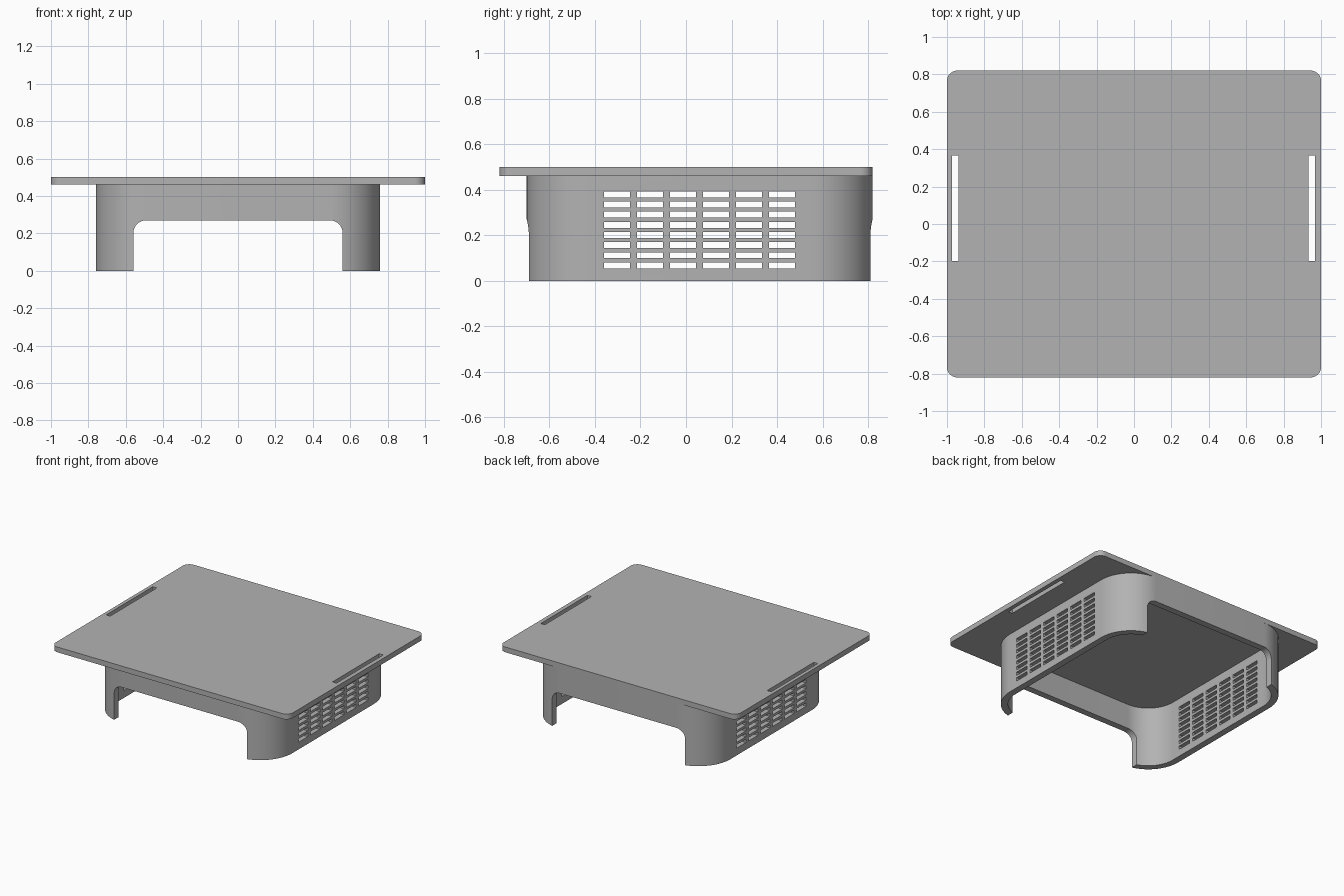
import bpy, bmesh, math

cube = bpy.data.objects.get("Cube")
if cube:
    bpy.data.objects.remove(cube, do_unlink=True)

grey = bpy.data.materials.new("mid grey")
grey.use_nodes = True
colour = (0.45, 0.45, 0.45, 1)
grey.diffuse_color = colour
grey.node_tree.nodes["Principled BSDF"].inputs["Base Color"].default_value = colour


def rounded_rect(x0, x1, y0, y1, r, steps):
    """Counter-clockwise outline of a rectangle with round corners."""
    corners = [(x1 - r, y1 - r), (x0 + r, y1 - r), (x0 + r, y0 + r), (x1 - r, y0 + r)]
    points = []
    for i, (cx, cy) in enumerate(corners):
        for s in range(steps + 1):
            a = math.pi / 2 * (i + s / steps)
            points.append((cx + r * math.cos(a), cy + r * math.sin(a)))
    return points


def make_object(name, bm):
    bmesh.ops.recalc_face_normals(bm, faces=bm.faces)
    mesh = bpy.data.meshes.new(name)
    bm.to_mesh(mesh)
    bm.free()
    mesh.materials.append(grey)
    obj = bpy.data.objects.new(name, mesh)
    bpy.context.collection.objects.link(obj)
    return obj


def extrude(bm, points, vector):
    face = bm.faces.new([bm.verts.new(p) for p in points])
    new = bmesh.ops.extrude_face_region(bm, geom=[face])["geom"]
    verts = [v for v in new if isinstance(v, bmesh.types.BMVert)]
    bmesh.ops.translate(bm, verts=verts, vec=vector)


def add_box(bm, low, high):
    extrude(bm, [(low[0], low[1], low[2]), (high[0], low[1], low[2]),
                 (high[0], high[1], low[2]), (low[0], high[1], low[2])],
            (0, 0, high[2] - low[2]))


def cut(obj, bm):
    """Subtract the cutter mesh from obj, then discard the cutter."""
    cutter = make_object("cutter", bm)
    cutter.hide_render = True
    mod = obj.modifiers.new("cut", "BOOLEAN")
    mod.operation, mod.solver, mod.object = "DIFFERENCE", "EXACT", cutter
    bpy.context.view_layer.objects.active = obj
    bpy.ops.object.modifier_apply(modifier=mod.name)
    bpy.data.objects.remove(cutter, do_unlink=True)


def smooth(obj):
    bpy.ops.object.select_all(action="DESELECT")
    obj.select_set(True)
    bpy.context.view_layer.objects.active = obj
    bpy.ops.object.shade_smooth_by_angle(angle=math.radians(30))


# Flat top board with rounded corners
TOP, UNDER = 0.5, 0.46
bm = bmesh.new()
extrude(bm, [(x, y, UNDER) for x, y in rounded_rect(-1, 1, -0.82, 0.82, 0.055, 10)],
        (0, 0, TOP - UNDER))
board = make_object("top_board", bm)

# Long slot near each side edge
bm = bmesh.new()
for x in (-0.956, 0.951):
    add_box(bm, (x - 0.017, -0.197, 0.4), (x + 0.017, 0.365, 0.6))
cut(board, bm)
smooth(board)

# Hollow base wall with large round corners
WALL, RADIUS = 0.05, 0.27
outer = rounded_rect(-0.76, 0.76, -0.7, 0.82, RADIUS, 20)
inner = rounded_rect(-0.76 + WALL, 0.76 - WALL, -0.7 + WALL, 0.82 - WALL, RADIUS - WALL, 20)
bm = bmesh.new()
rings = [[bm.verts.new((x, y, z)) for x, y in outline]
         for outline, z in ((outer, 0), (outer, UNDER), (inner, UNDER), (inner, 0))]
n = len(outer)
for k in range(4):
    a, b = rings[k], rings[(k + 1) % 4]
    for i in range(n):
        j = (i + 1) % n
        bm.faces.new((a[i], a[j], b[j], b[i]))
base = make_object("base_wall", bm)

# Wide arched opening through front and back
bm = bmesh.new()
arch = rounded_rect(-0.56, 0.56, -0.3, 0.27, 0.07, 10)
extrude(bm, [(x, -1, z) for x, z in arch], (0, 2, 0))
cut(base, bm)

# Grid of vent slots through both side walls
bm = bmesh.new()
for col in range(6):
    for row in range(8):
        y, z = -0.303 + 0.145 * col, 0.068 + 0.0446 * row
        add_box(bm, (-1, y - 0.057, z - 0.013), (1, y + 0.057, z + 0.013))
cut(base, bm)
smooth(base)
